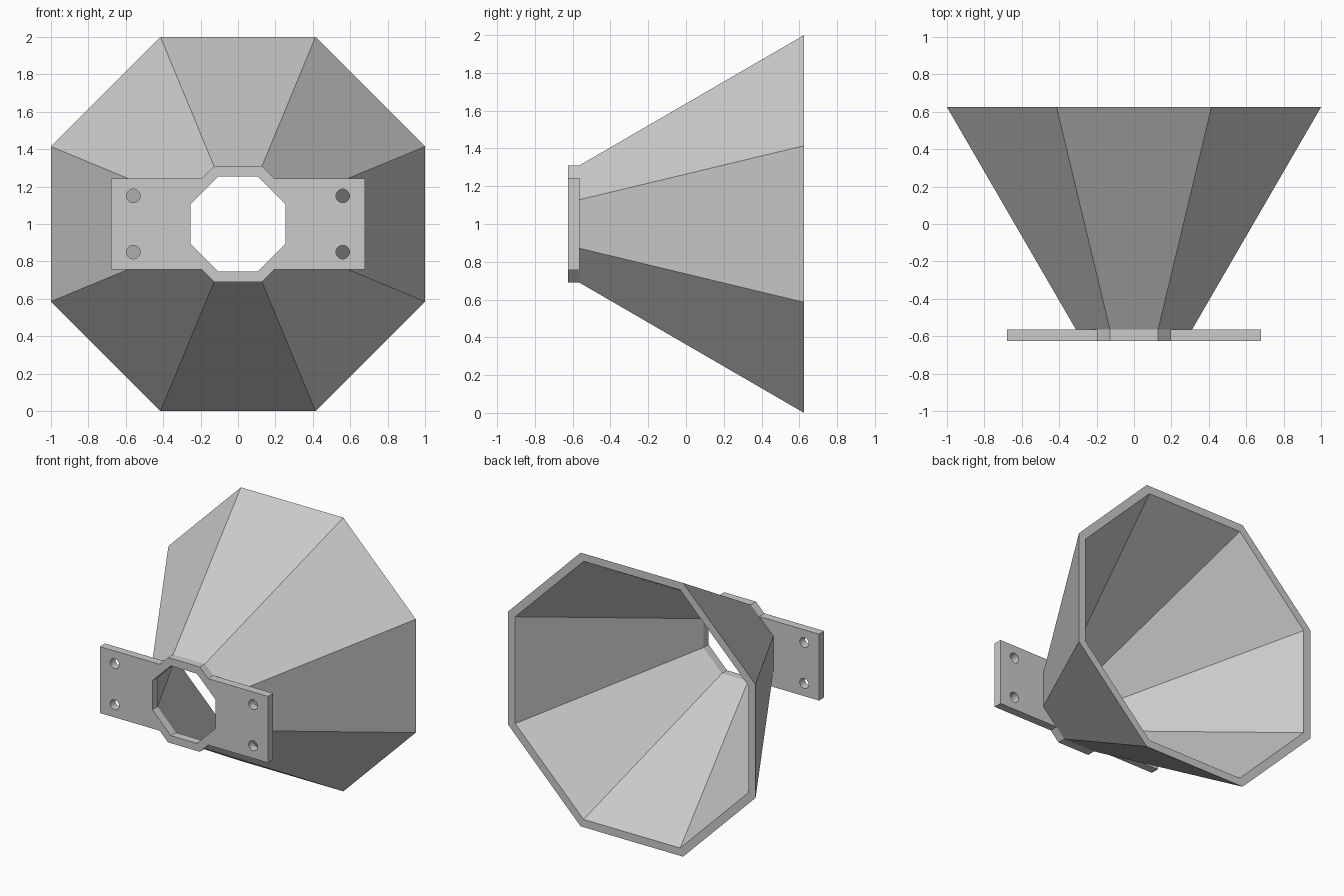
import bpy, bmesh
from math import pi, sin, cos, tan

default = bpy.data.objects.get("Cube")
if default:
    bpy.data.objects.remove(default, do_unlink=True)

CENTRE_Z = 1.0
FRONT, BACK, MOUTH = -0.625, -0.565, 0.625   # y of plate front, plate back, horn mouth
BORE, THROAT = 0.255, 0.31                   # octagon apothems at the narrow end
RIM_INNER, RIM_OUTER = 0.943, 1.0            # octagon apothems at the mouth

grey = bpy.data.materials.new("light_grey")
grey.use_nodes = True
grey.diffuse_color = (0.6, 0.6, 0.6, 1)
grey.node_tree.nodes["Principled BSDF"].inputs["Base Color"].default_value = (0.6, 0.6, 0.6, 1)


def ngon(apothem, sides=8, cx=0, cz=0):
    """Points of a regular polygon with flat sides facing up and sideways."""
    r = apothem / cos(pi / sides)
    return [(cx + r * cos((i + 0.5) * 2 * pi / sides),
             cz + r * sin((i + 0.5) * 2 * pi / sides)) for i in range(sides)]


def add_loop(bm, points, y):
    return [bm.verts.new((x, y, CENTRE_Z + z)) for x, z in points]


def finish(bm, name):
    bmesh.ops.recalc_face_normals(bm, faces=bm.faces)
    mesh = bpy.data.meshes.new(name)
    bm.to_mesh(mesh)
    bm.free()
    mesh.materials.append(grey)
    obj = bpy.data.objects.new(name, mesh)
    bpy.context.collection.objects.link(obj)
    return obj


# Flared horn: a thick eight-sided shell
bm = bmesh.new()
rings = [add_loop(bm, ngon(a), y) for a, y in
         ((THROAT, BACK), (RIM_OUTER, MOUTH), (RIM_INNER, MOUTH), (BORE, BACK))]
for k, ring in enumerate(rings):
    other = rings[(k + 1) % len(rings)]
    for i in range(8):
        j = (i + 1) % 8
        bm.faces.new((ring[i], ring[j], other[j], other[i]))
finish(bm, "horn")

# Mounting plate: rectangular ears joined to an octagonal collar, with bolt holes
half_w, half_h = 0.68, 0.2425
corner = THROAT * tan(pi / 8)
join = THROAT + corner - half_h
quarter = [(half_w, half_h), (join, half_h), (corner, THROAT)]
upper = quarter + [(-x, z) for x, z in reversed(quarter)]
outline = upper + [(x, -z) for x, z in reversed(upper)]
holes = [ngon(0.036, 20, x, z) for x in (-0.56, 0.56) for z in (-0.15, 0.15)]

bm = bmesh.new()
for points in [outline, ngon(BORE)] + holes:
    loop = add_loop(bm, points, FRONT)
    for a, b in zip(loop, loop[1:] + loop[:1]):
        bm.edges.new((a, b))
bmesh.ops.triangle_fill(bm, use_beauty=True, use_dissolve=False,
                        edges=bm.edges[:], normal=(0, -1, 0))
extruded = bmesh.ops.extrude_face_region(bm, geom=bm.faces[:], use_keep_orig=True)
bmesh.ops.translate(bm, vec=(0, BACK - FRONT, 0),
                    verts=[g for g in extruded["geom"] if isinstance(g, bmesh.types.BMVert)])
finish(bm, "mounting_plate")
